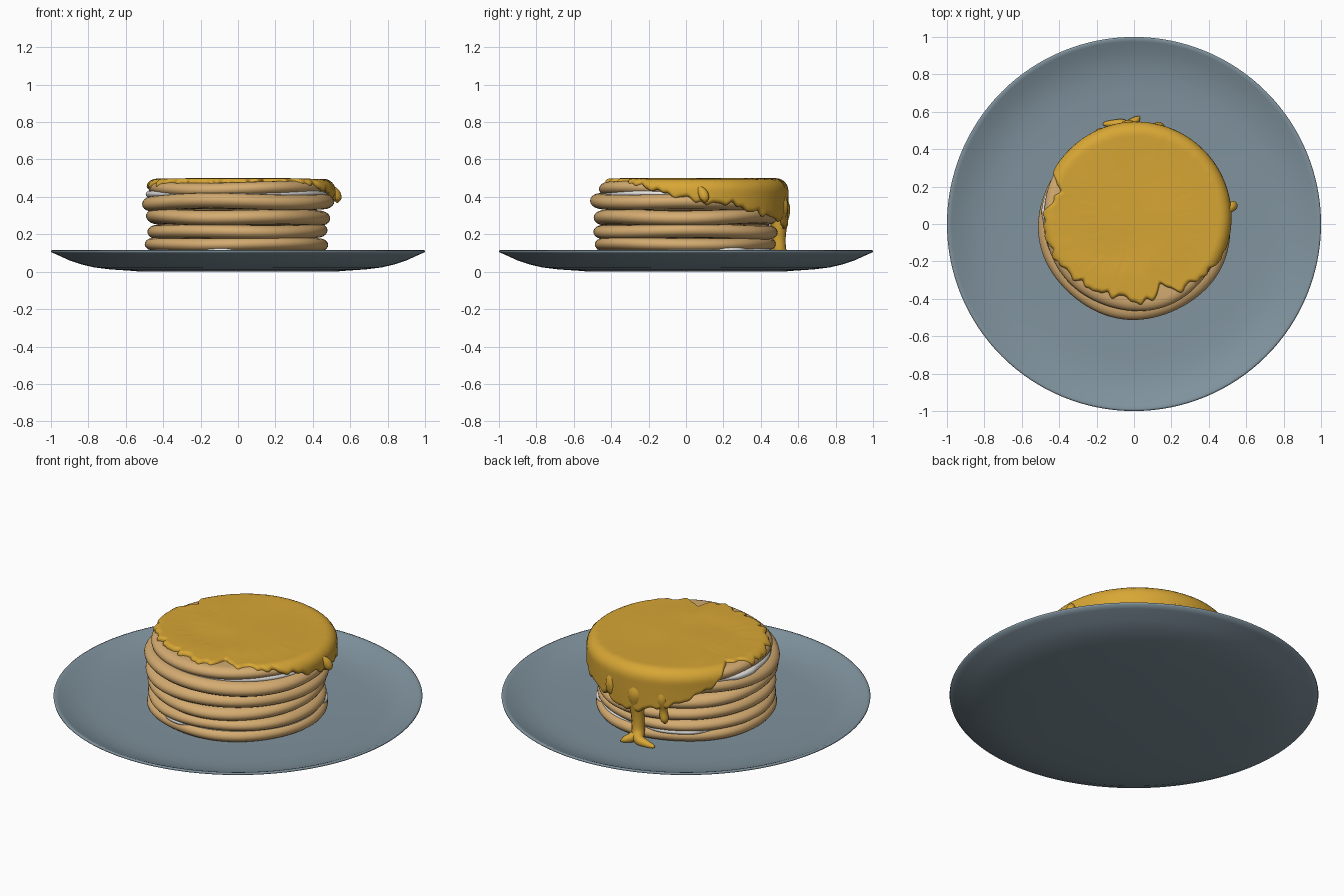
import bpy, bmesh, math
from math import sin, cos, radians, pi, tau

if "Cube" in bpy.data.objects:
    bpy.data.objects.remove(bpy.data.objects["Cube"])


def material(name, rgb):
    m = bpy.data.materials.new(name)
    m.diffuse_color = (*rgb, 1)
    m.use_nodes = True
    m.node_tree.nodes["Principled BSDF"].inputs["Base Color"].default_value = m.diffuse_color
    return m


BLUE = material("slate_blue_ceramic", (0.215, 0.29, 0.34))
TAN = material("pancake_tan", (0.66, 0.41, 0.165))
GOLD = material("golden_syrup", (0.68, 0.38, 0.035))
WHITE = material("white_cream", (0.8, 0.79, 0.77))


def ring_mesh(name, rows, n, mat):
    """Closed solid from rows(k, angle) -> point; poles at first and last row."""
    bm = bmesh.new()
    rings = []
    for f in rows:
        rings.append([bm.verts.new(f(tau * i / n)) for i in range(n)])
    for a, b in zip(rings, rings[1:]):
        for i in range(n):
            j = (i + 1) % n
            bm.faces.new((a[i], a[j], b[j], b[i]))
    bmesh.ops.remove_doubles(bm, verts=bm.verts, dist=1e-5)
    bmesh.ops.recalc_face_normals(bm, faces=bm.faces)
    me = bpy.data.meshes.new(name)
    bm.to_mesh(me)
    bm.free()
    me.materials.append(mat)
    me.polygons.foreach_set("use_smooth", [True] * len(me.polygons))
    ob = bpy.data.objects.new(name, me)
    bpy.context.collection.objects.link(ob)
    return ob


# Plate: turned profile, inside first, then over the rim and underneath
plate = [(0, .046), (.4, .046), (.7, .05), (.79, .056), (.86, .068), (.93, .09), (.975, .11),
         (.99, .116), (1, .113), (.998, .104), (.97, .092), (.9, .06), (.84, .04),
         (.77, .023), (.68, .012), (.56, .004), (.52, 0), (0, 0)]
ring_mesh("plate", [lambda a, r=r, z=z: (r * cos(a), r * sin(a), z) for r, z in plate], 128, BLUE)


# Pancakes and cream: soft-edged discs with a wavy rim
def soft_disc(name, cx, cy, z, R, h, wave, phase, mat, bumps=()):
    def row(r0, z0):
        def f(a):
            r = R * (1 + .012 * sin(2 * a + phase) + .007 * sin(5 * a + 2 * phase))
            for deg, size, width in bumps:
                d = (math.degrees(a) - deg + 180) % 360 - 180
                r += size * math.exp(-(d / width) ** 4)
            w = wave * (.6 * sin(3 * a + phase * 1.7) + .4 * sin(2 * a - phase)) * min(1, r0 / R) ** 3
            rr = max(0, r0 * r / R)
            return (cx + rr * cos(a), cy + rr * sin(a), z + z0 + w)
        return f
    prof = [(0, h), (R * .5, h), (R * .8, h)]
    e = h * 1.35
    for k in range(11):
        t = pi / 2 - pi * k / 10
        prof.append((R - e + e * cos(t), h * sin(t)))
    prof += [(R * .8, -h), (R * .5, -h), (0, -h)]
    return ring_mesh(name, [row(*p) for p in prof], 96, mat)


cakes = [(0, 0, .083, .485, .037, .003), (-.005, -.005, .146, .487, .034, .004),
         (-.005, 0, .214, .487, .037, .008), (0, -.005, .291, .492, .04, .012),
         (.003, -.008, .373, .508, .041, .013), (0, .025, .444, .487, .036, .008)]
for k, (x, y, z, R, h, w) in enumerate(cakes):
    soft_disc(f"pancake_{k + 1}", x, y, z, R, h, w, k * 1.9 + .6, TAN)
soft_disc("cream_lower", 0, 0, .114, .462, .016, .002, 1, WHITE,
          [(118, .026, 19), (257, .026, 10), (33, .026, 9)])
soft_disc("cream_upper", 0, .015, .415, .474, .022, .004, 2, WHITE, [(168, .018, 11)])

# Syrup sheet: length of flow from the centre, every 10 degrees from +x
flow = [.565, .59, .58, .60, .63, .64, .66, .67, .70, .72, .70, .68,
        .66, .62, .58, .53, .43, .465, .50, .50, .49, .485, .465, .46,
        .45, .44, .43, .455, .455, .385, .455, .46, .48, .50, .525, .55]
CX, CY = .012, .035


def flow_len(a):
    t = (a / tau * 36) % 36
    i = int(t)
    u = t - i
    u = u * u * (3 - 2 * u)
    base = flow[i % 36] * (1 - u) + flow[(i + 1) % 36] * u
    return base + .008 * sin(23 * a) + .006 * sin(37 * a + 1) + .004 * sin(53 * a)


def sheet(p, off):
    """Point and offset on the drape path: flat, rounded shoulder, side."""
    flat, rad = .445, .045
    arc = rad * pi / 2
    if p < flat:
        return p, .478 + off
    if p < flat + arc:
        t = (p - flat) / rad
        return flat + (rad + off) * sin(t), .433 + (rad + off) * cos(t)
    return flat + rad + off, .433 - (p - flat - arc)


def syrup_row(s, under):
    def f(a):
        L = flow_len(a)
        edge = (1 - s) * L
        thick = .024 * math.sqrt(max(0, 1 - max(0, 1 - edge / .024) ** 2))
        off = -.008 if under else thick - .004
        off += 0 if under else .003 * sin(2 * a + 6 * s) * s * (1 - s) * 4
        r, z = sheet(s * L, off)
        return (CX + r * cos(a), CY + r * sin(a), z)
    return f


steps = [0, .2, .4, .55] + [.6 + .02 * k for k in range(18)] + [.955, .968, .98, .99, .996, 1]
rows = [syrup_row(s, False) for s in steps]
rows += [syrup_row(s, True) for s in reversed(steps[::2])]
ring_mesh("syrup_sheet", rows, 288, GOLD)


# Syrup drips: tapering tubes running down the stack
def drip(name, pts):
    cu = bpy.data.curves.new(name, 'CURVE')
    cu.dimensions = '3D'
    cu.bevel_depth = 1
    cu.bevel_resolution = 4
    cu.use_fill_caps = True
    sp = cu.splines.new('POLY')
    # subdivide with a smooth blend through the given points
    fine = []
    for i in range(len(pts) - 1):
        p0, p1, p2, p3 = (pts[max(0, min(len(pts) - 1, i + d))] for d in (-1, 0, 1, 2))
        for k in range(6):
            t = k / 6
            fine.append([.5 * (2 * b + (c - a) * t + (2 * a - 5 * b + 4 * c - d) * t * t
                               + (3 * b - a - 3 * c + d) * t ** 3)
                         for a, b, c, d in zip(p0, p1, p2, p3)])
    fine.append(pts[-1])
    sp.points.add(len(fine) - 1)
    for q, (x, y, z, r) in zip(sp.points, fine):
        q.co = (x, y, z, 1)
        q.radius = max(.002, r)
    sp.use_smooth = True
    cu.materials.append(GOLD)
    ob = bpy.data.objects.new(name, cu)
    bpy.context.collection.objects.link(ob)


drip("drip_main", [(-.03, .495, .42, .03), (-.03, .502, .34, .055), (-.025, .5, .26, .043),
                   (-.03, .497, .18, .036), (-.035, .502, .11, .036), (-.06, .53, .07, .03),
                   (-.11, .535, .06, .022), (-.155, .535, .055, .012), (-.165, .535, .052, .003)])
drip("drip_foot", [(-.05, .5, .1, .03), (-.02, .53, .075, .028), (.015, .56, .06, .018), (.03, .575, .055, .003)])
drip("drip_second", [(-.17, .475, .4, .02), (-.178, .478, .33, .036), (-.182, .474, .26, .022),
                     (-.187, .472, .21, .024), (-.19, .47, .19, .017), (-.19, .47, .175, .003)])
drip("drip_back", [(.12, .50, .43, .02), (.13, .51, .36, .036), (.13, .505, .3, .03), (.13, .5, .27, .004)])
drip("drip_right", [(.5, .07, .45, .015), (.52, .09, .42, .026), (.53, .1, .39, .024), (.53, .1, .368, .003)])
